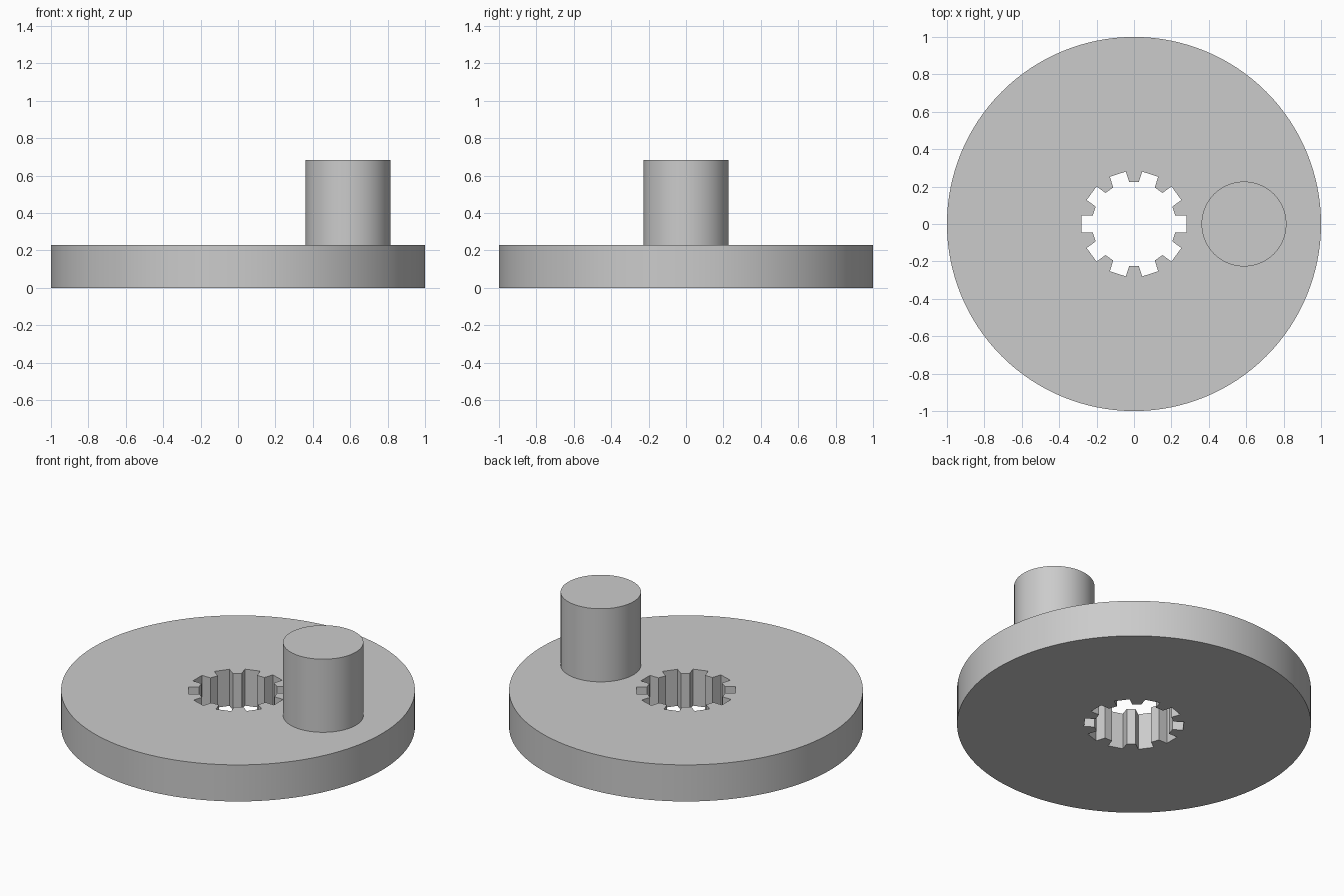
import bpy, bmesh
from math import cos, sin, pi, sqrt
from mathutils import Matrix, Vector

PLATE_TOP, POST_TOP = 0.228, 0.684

if "Cube" in bpy.data.objects:
    bpy.data.objects.remove(bpy.data.objects["Cube"], do_unlink=True)

grey = bpy.data.materials.new("plain grey")
grey.use_nodes = True
colour = (0.6, 0.6, 0.6, 1)
grey.diffuse_color = colour
grey.node_tree.nodes["Principled BSDF"].inputs["Base Color"].default_value = colour


def circle(radius, sides, cx=0):
    return [Vector((cx + radius * cos(2 * pi * i / sides),
                    radius * sin(2 * pi * i / sides), 0)) for i in range(sides)]


def spline_hole(count, tip, root, half):
    """Straight-sided notches evenly spaced around a round bore."""
    neck = sqrt(tip * tip - half * half)
    notch = [(neck, -half), (root, -half), (root, half), (neck, half)]
    return [Matrix.Rotation(2 * pi * i / count, 3, 'Z') @ Vector((x, y, 0))
            for i in range(count) for x, y in notch]


def prism(name, loops, bottom, top, cap_bottom=True):
    """Extrude an outline, with optional inner outlines as holes."""
    bm = bmesh.new()
    edges = []
    for loop in loops:
        verts = [bm.verts.new((p.x, p.y, bottom)) for p in loop]
        edges += [bm.edges.new((verts[i - 1], verts[i])) for i in range(len(verts))]
    if len(loops) > 1:
        bmesh.ops.triangle_fill(bm, edges=edges, use_beauty=True, normal=(0, 0, 1))
    else:
        bm.faces.new(verts)
    base = list(bm.faces)
    grown = bmesh.ops.extrude_face_region(bm, geom=base, use_keep_orig=True)["geom"]
    bmesh.ops.translate(bm, vec=(0, 0, top - bottom),
                        verts=[g for g in grown if isinstance(g, bmesh.types.BMVert)])
    bmesh.ops.recalc_face_normals(bm, faces=bm.faces)
    if not cap_bottom:
        bmesh.ops.delete(bm, geom=base, context='FACES_ONLY')
    mesh = bpy.data.meshes.new(name)
    bm.to_mesh(mesh)
    bm.free()
    mesh.materials.append(grey)
    obj = bpy.data.objects.new(name, mesh)
    bpy.context.collection.objects.link(obj)
    bpy.ops.object.select_all(action='DESELECT')
    obj.select_set(True)
    bpy.context.view_layer.objects.active = obj
    bpy.ops.object.shade_smooth_by_angle(angle=pi / 6)
    return obj


# Round plate with a ten-notch splined bore
prism("round_plate", [circle(1, 128), spline_hole(10, 0.225, 0.28, 0.045)], 0, PLATE_TOP)

# Off-centre crank post standing on the plate
prism("crank_post", [circle(0.227, 96, cx=0.588)], PLATE_TOP, POST_TOP, cap_bottom=False)
